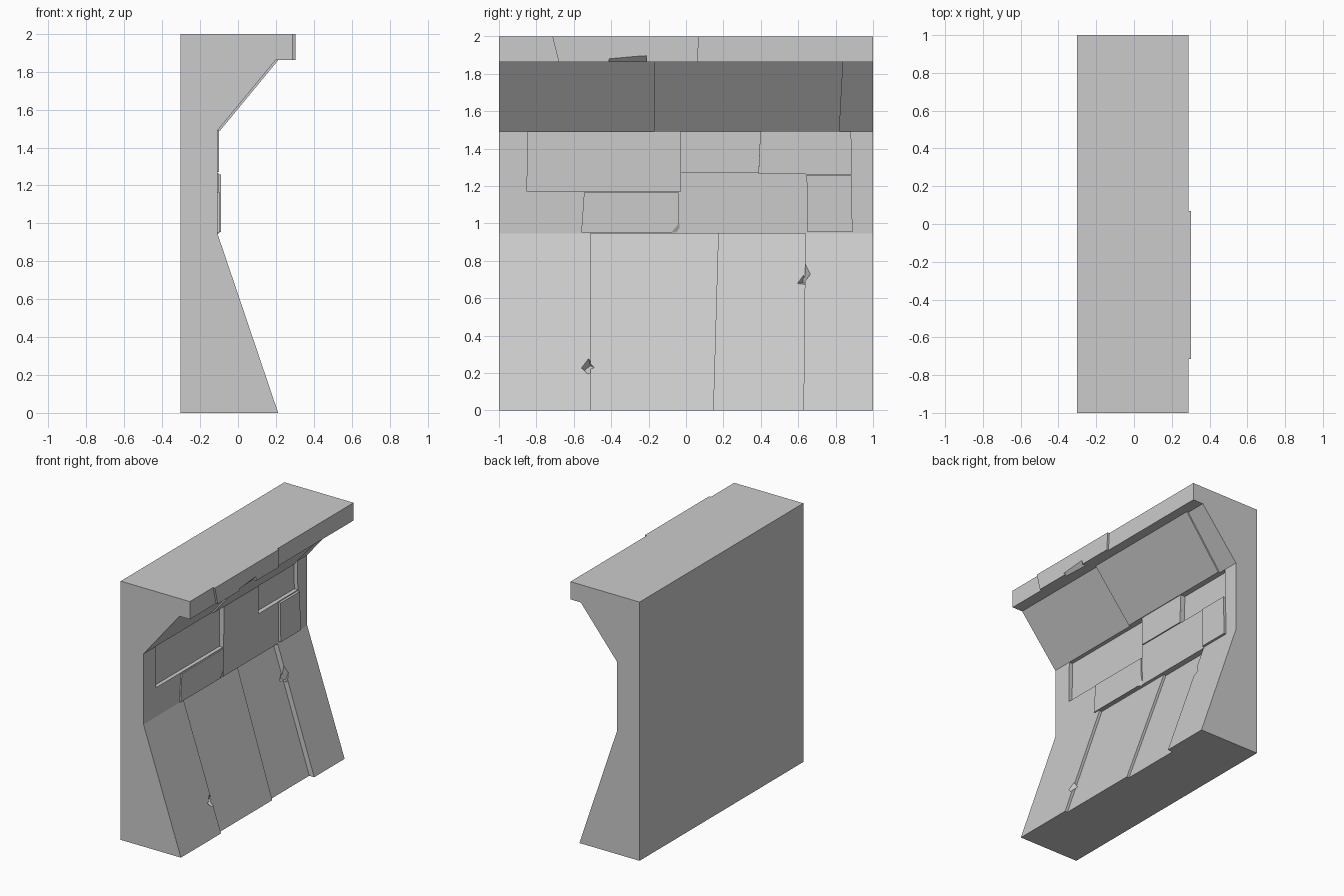
import bpy, bmesh
from mathutils import Euler

if "Cube" in bpy.data.objects:
    bpy.data.objects.remove(bpy.data.objects["Cube"])

BACK = -0.303
# Front profile (x, z), bottom to top
FRONT = [(0.212, 0), (-0.108, 0.945), (-0.108, 1.49), (0.20, 1.863), (0.288, 1.863), (0.288, 2.0)]


def make_mesh(name, verts, faces):
    bm = bmesh.new()
    vs = [bm.verts.new(v) for v in verts]
    for f in faces:
        bm.faces.new([vs[i] for i in f])
    bmesh.ops.recalc_face_normals(bm, faces=bm.faces)
    me = bpy.data.meshes.new(name)
    bm.to_mesh(me)
    bm.free()
    ob = bpy.data.objects.new(name, me)
    bpy.context.collection.objects.link(ob)
    return ob


def slab(name, seg, bottom, top, z0, z1, inner, outer):
    """Stone slab following profile segment seg, offset in x from inner to outer."""
    (xa, za), (xb, zb) = FRONT[seg], FRONT[seg + 1]
    verts = []
    for z, (y0, y1) in ((z0, bottom), (z1, top)):
        x = xa + (xb - xa) * (z - za) / (zb - za)
        verts += [(x + inner, y0, z), (x + outer, y0, z), (x + outer, y1, z), (x + inner, y1, z)]
    faces = [(0, 1, 2, 3), (4, 5, 6, 7)]
    faces += [(i, (i + 1) % 4, (i + 1) % 4 + 4, i + 4) for i in range(4)]
    return make_mesh(name, verts, faces)


def cut(target, cutter):
    cutter.hide_render = True
    m = target.modifiers.new("cut", 'BOOLEAN')
    m.operation, m.solver, m.object = 'DIFFERENCE', 'EXACT', cutter
    bpy.context.view_layer.objects.active = target
    bpy.ops.object.modifier_apply(modifier=m.name)
    bpy.data.objects.remove(cutter)


def chip(target, loc, size, rot):
    """Break a small angular flake out of a stone edge."""
    bpy.ops.mesh.primitive_cube_add(size=1, location=loc, rotation=Euler(rot))
    c = bpy.context.object
    c.scale = size
    bpy.context.view_layer.update()
    cut(target, c)


# Wall body: profile extruded along y
prof = [(BACK, 0)] + FRONT + [(BACK, 2.0)]
n = len(prof)
verts = [(x, y, z) for y in (-1, 1) for x, z in prof]
faces = [tuple(range(n)), tuple(range(n, 2 * n))]
faces += [(i, (i + 1) % n, (i + 1) % n + n, i + n) for i in range(n)]
wall = make_mesh("wall_body", verts, faces)

# Recessed stones: segment, y range at bottom, y range at top, z range, depth
for seg, b, t, z0, z1, d in [
    (0, (-0.51, 0.15), (-0.51, 0.178), -0.1, 0.945, 0.022),
    (0, (0.145, 0.627), (0.175, 0.638), -0.1, 0.945, 0.042),
    (2 - 1, (-0.85, -0.03), (-0.845, -0.03), 1.17, 1.49, 0.03),
    (1, (0.39, 0.885), (0.40, 0.88), 1.265, 1.49, 0.03),
]:
    cut(wall, slab("recess", seg, b, t, z0, z1, -d, 0.1))

# Raised stones, set into the wall: same layout, height instead of depth
raised = {}
for name, seg, b, t, z0, z1, h in [
    ("lower_left_stone", 1, (-0.56, -0.035), (-0.545, -0.04), 0.95, 1.165, 0.010),
    ("centre_stone", 1, (-0.03, 0.645), (-0.03, 0.64), 0.945, 1.266, 0.004),
    ("upper_centre_stone", 1, (-0.03, 0.39), (-0.03, 0.40), 1.27, 1.49, 0.009),
    ("lower_right_stone", 1, (0.65, 0.89), (0.645, 0.885), 0.955, 1.258, 0.019),
    ("cornice_slope_slab", 2, (-0.17, 0.82), (-0.17, 0.84), 1.49, 1.863, 0.014),
    ("ledge_stone", 4, (-0.68, 0.06), (-0.715, 0.07), 1.863, 2.0, 0.015),
]:
    raised[name] = slab(name, seg, b, t, z0, z1, -0.06, h)

# Chipped edges
chip(wall, (-0.035, 0.63, 0.73), (0.05, 0.05, 0.12), (0.15, 0.3, 0.8))
chip(wall, (0.148, -0.525, 0.25), (0.05, 0.06, 0.09), (0.6, 0.3, 0.8))
for ob in (wall, raised["ledge_stone"]):
    chip(ob, (0.303, -0.31, 1.858), (0.045, 0.2, 0.045), (0.1, 0.75, 0.05))
chip(raised["lower_left_stone"], (-0.088, -0.04, 0.96), (0.04, 0.09, 0.09), (0.78, 0.3, 0.4))
